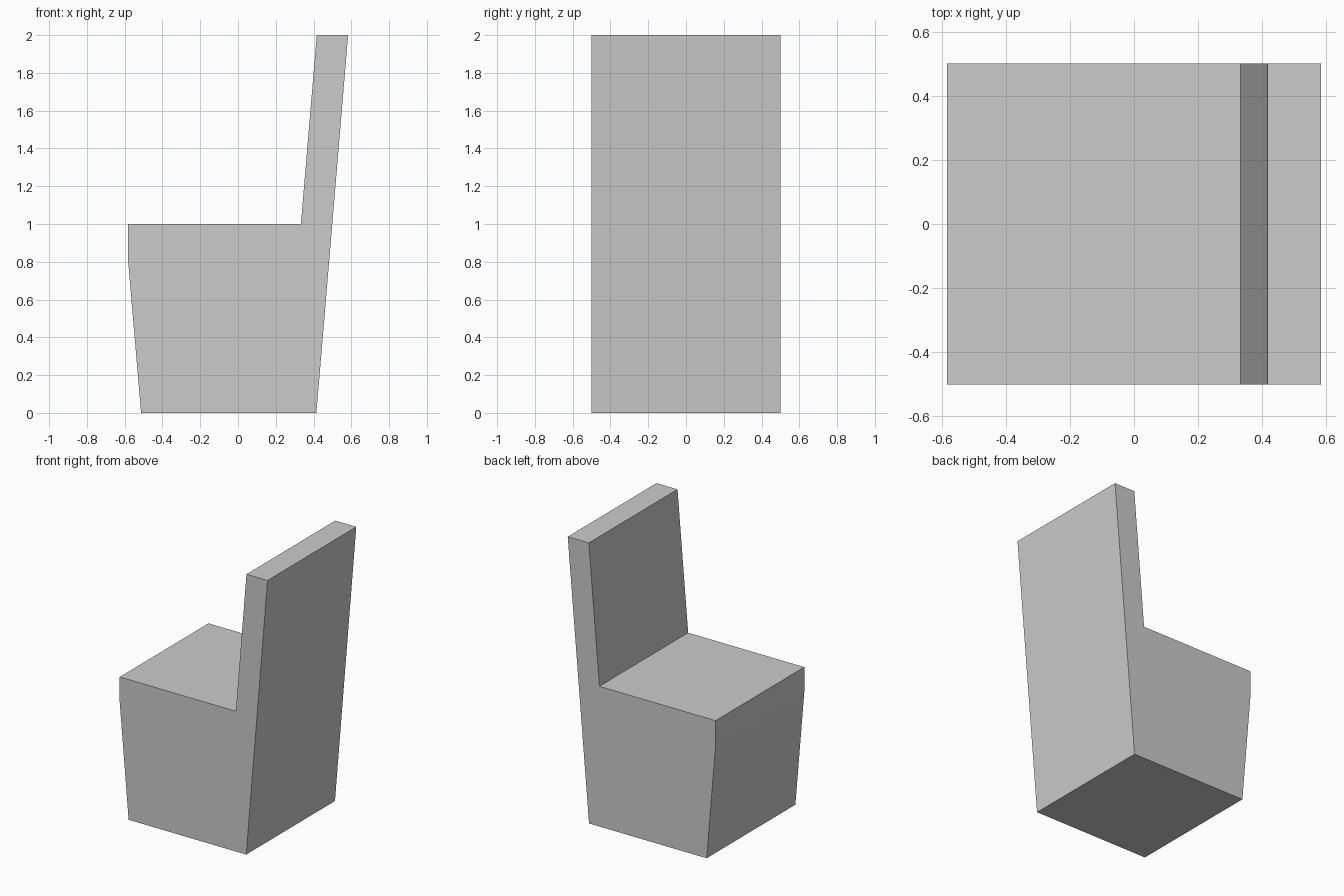
import bpy
import bmesh
from mathutils import Vector

cube = bpy.data.objects.get("Cube")
if cube:
    bpy.data.objects.remove(cube, do_unlink=True)

# Plain grey material
grey = bpy.data.materials.new("plain grey")
grey.use_nodes = True
colour = (0.6, 0.6, 0.6, 1.0)
grey.diffuse_color = colour
grey.node_tree.nodes["Principled BSDF"].inputs["Base Color"].default_value = colour

# Side outline of the chair: base, raked back, seat and short front lip
WIDTH = 1.0
OUTLINE = [(-0.513, 0), (0.415, 0), (0.583, 2), (0.417, 2),
           (0.333, 1), (-0.583, 1), (-0.583, 0.82)]

# Chair body, extruded across its width
bm = bmesh.new()
side = bm.faces.new([bm.verts.new((x, -WIDTH / 2, z)) for x, z in OUTLINE])
extruded = bmesh.ops.extrude_face_region(bm, geom=[side], use_keep_orig=True)
moved = [v for v in extruded["geom"] if isinstance(v, bmesh.types.BMVert)]
bmesh.ops.translate(bm, verts=moved, vec=Vector((0, WIDTH, 0)))
bmesh.ops.recalc_face_normals(bm, faces=bm.faces)

mesh = bpy.data.meshes.new("chair_body")
bm.to_mesh(mesh)
bm.free()
mesh.materials.append(grey)
chair = bpy.data.objects.new("chair_body", mesh)
bpy.context.collection.objects.link(chair)
